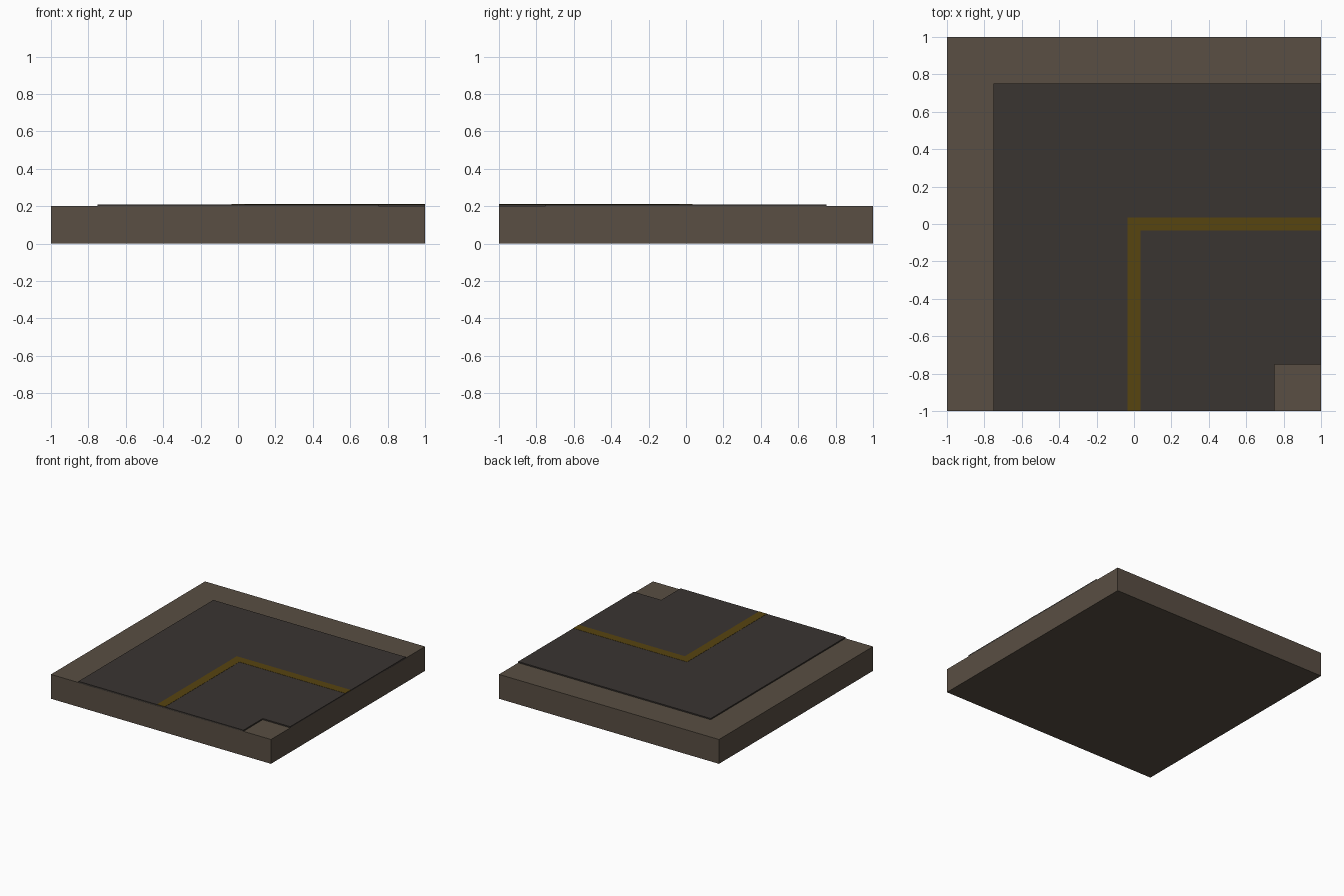
import bpy, bmesh

if "Cube" in bpy.data.objects:
    bpy.data.objects.remove(bpy.data.objects["Cube"])


def material(name, color):
    m = bpy.data.materials.new(name)
    m.diffuse_color = (*color, 1)
    m.use_nodes = True
    m.node_tree.nodes["Principled BSDF"].inputs["Base Color"].default_value = m.diffuse_color
    return m


def prism(name, outline, z0, z1, mat):
    # Extrude a flat outline into a solid slab
    bm = bmesh.new()
    face = bm.faces.new([bm.verts.new((x, y, z0)) for x, y in outline])
    top = bmesh.ops.extrude_face_region(bm, geom=[face])["geom"]
    verts = [v for v in top if isinstance(v, bmesh.types.BMVert)]
    bmesh.ops.translate(bm, verts=verts, vec=(0, 0, z1 - z0))
    bmesh.ops.recalc_face_normals(bm, faces=bm.faces)
    mesh = bpy.data.meshes.new(name)
    bm.to_mesh(mesh)
    bm.free()
    mesh.materials.append(mat)
    obj = bpy.data.objects.new(name, mesh)
    bpy.context.collection.objects.link(obj)
    return obj


def corner(w):
    # L-shaped band of half width w, leaving by the front and right edges
    return [(-w, -1), (w, -1), (w, -w), (1, -w), (1, w), (-w, w)]


earth = material("earth", (0.10, 0.077, 0.056))
asphalt = material("asphalt", (0.042, 0.035, 0.031))
paint = material("paint", (0.096, 0.058, 0.005))

# Ground tile
prism("ground_tile", [(-1, -1), (1, -1), (1, 1), (-1, 1)], 0, 0.2, earth)
# Road surface turning through the tile
prism("road_surface", corner(0.75), 0.195, 0.21, asphalt)
# Centre line
prism("centre_line", corner(0.036), 0.205, 0.2115, paint)
